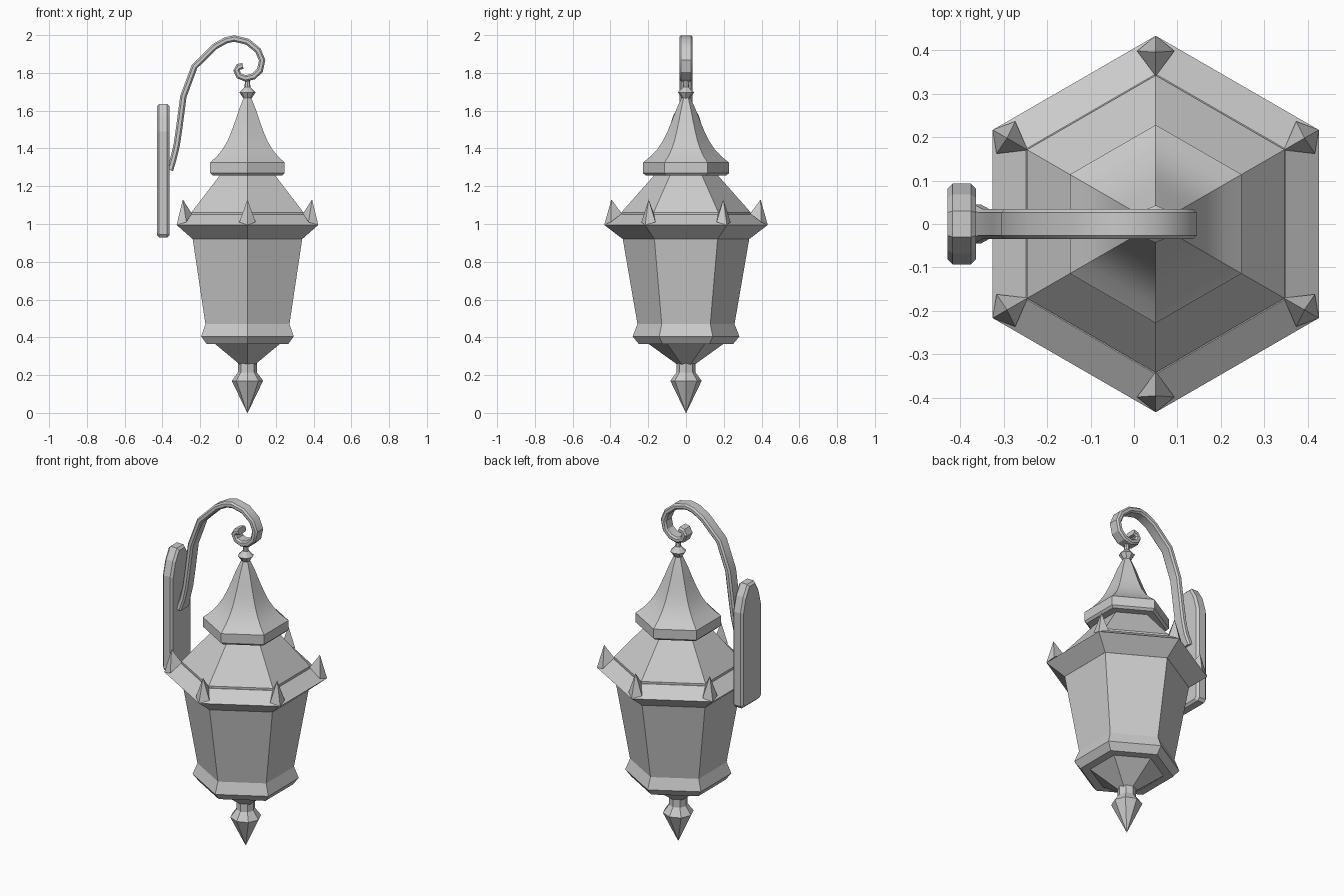
import bpy, bmesh, math
from mathutils import Vector

old = bpy.data.objects.get("Cube")
if old:
    bpy.data.objects.remove(old, do_unlink=True)

metal = bpy.data.materials.new("grey_metal")
metal.use_nodes = True
GREY = (0.6, 0.6, 0.6, 1)
metal.diffuse_color = GREY
metal.node_tree.nodes["Principled BSDF"].inputs["Base Color"].default_value = GREY

CX = 0.05  # lantern axis


def finish(bm, name, smooth=None):
    bmesh.ops.remove_doubles(bm, verts=bm.verts, dist=0.0005)
    bmesh.ops.recalc_face_normals(bm, faces=bm.faces)
    mesh = bpy.data.meshes.new(name)
    bm.to_mesh(mesh)
    bm.free()
    mesh.materials.append(metal)
    ob = bpy.data.objects.new(name, mesh)
    bpy.context.collection.objects.link(ob)
    if smooth:
        bpy.ops.object.select_all(action='DESELECT')
        ob.select_set(True)
        bpy.context.view_layer.objects.active = ob
        bpy.ops.object.shade_smooth_by_angle(angle=math.radians(smooth))
    return ob


def loft(bm, rings):
    """Skin a list of closed rings and cap both ends."""
    loops = [[bm.verts.new(p) for p in ring] for ring in rings]
    n = len(loops[0])
    for a, b in zip(loops, loops[1:]):
        for i in range(n):
            j = (i + 1) % n
            bm.faces.new((a[i], a[j], b[j], b[i]))
    bm.faces.new(loops[0])
    bm.faces.new(loops[-1])


def polar(r, z, i, sides):
    a = math.pi / 2 + math.tau * i / sides
    return Vector((CX + r * math.cos(a), r * math.sin(a), z))


def turned(name, profile, sides=6, smooth=None):
    """Faceted lathe of (radius, height) pairs around the lantern axis."""
    bm = bmesh.new()
    loft(bm, [[polar(max(r, 0.001), z, i, sides) for i in range(sides)]
              for r, z in profile])
    return finish(bm, name, smooth)


# Lantern body, from the bottom up
turned("bottom_finial", [(0, 0), (0.083, 0.17), (0.05, 0.215), (0.05, 0.27)], 8)
turned("bottom_cone", [(0.045, 0.255), (0.205, 0.37)])
turned("bottom_rim", [(0.25, 0.365), (0.283, 0.405), (0.257, 0.47)])
turned("glass_body", [(0.257, 0.47), (0.335, 0.922)])
turned("eave", [(0.335, 0.92), (0.433, 0.995), (0.345, 1.05)])
turned("lower_roof", [(0.342, 1.04), (0.342, 1.062), (0.165, 1.262)])
turned("upper_eave", [(0.215, 1.258), (0.228, 1.27), (0.228, 1.325)])
turned("spire", [(0.228, 1.325), (0.185, 1.36), (0.15, 1.398), (0.122, 1.44),
                 (0.098, 1.49), (0.075, 1.545), (0.05, 1.61), (0.02, 1.675)], 6, 30)
turned("top_finial", [(0.018, 1.66), (0.043, 1.697), (0.016, 1.725), (0.012, 1.765)], 8)

# Pointed ornaments on the eave corners
bm = bmesh.new()
for k in range(6):
    a = math.pi / 2 + math.tau * k / 6
    out = Vector((math.cos(a), math.sin(a), 0))
    side = Vector((-out.y, out.x, 0))
    axis = Vector((CX, 0, 0))
    base = [(0.433, 0, 0.995), (0.398, 0.043, 1.01), (0.34, 0, 1.055), (0.398, -0.043, 1.01)]
    vs = [bm.verts.new(axis + out * r + side * s + Vector((0, 0, z))) for r, s, z in base]
    tip = bm.verts.new(axis + out * 0.395 + Vector((0, 0, 1.13)))
    bm.faces.new(vs)
    for i in range(4):
        bm.faces.new((vs[i], vs[(i + 1) % 4], tip))
finish(bm, "corner_points")

# Wall plate with an arched top and chamfered border
half = [(0.093, 0.945), (0.093, 1.49), (0.068, 1.575), (0.03, 1.636)]
outline = [(0.08, 0.929)] + half
outline += [(-y, z) for y, z in reversed(outline)]


def plate_ring(x, inset):
    mid = 1.28
    return [(x, y * (1 - inset / 0.093), mid + (z - mid) * (1 - inset / 0.35))
            for y, z in outline]


bm = bmesh.new()
loft(bm, [plate_ring(-0.429, 0.012), plate_ring(-0.417, 0),
          plate_ring(-0.375, 0), plate_ring(-0.363, 0.012)])
finish(bm, "wall_plate")

# Scrolled arm: chamfered bar swept along a curl
path = [(-0.36, 1.285), (-0.342, 1.345), (-0.324, 1.42), (-0.31, 1.517), (-0.289, 1.676),
        (-0.23, 1.834), (-0.122, 1.94), (-0.065, 1.972), (-0.02, 1.982), (0.05, 1.965),
        (0.106, 1.919), (0.128, 1.866), (0.116, 1.813), (0.082, 1.781),
        (0.04, 1.771), (0.005, 1.784), (-0.008, 1.813), (0.003, 1.832), (0.026, 1.837)]
pts = [Vector((x, 0, z)) for x, z in path]
rings = []
for i, p in enumerate(pts):
    t = (pts[min(i + 1, len(pts) - 1)] - pts[max(i - 1, 0)]).normalized()
    n = Vector((-t.z, 0, t.x))
    w = 0.045 if i == 0 else 0.035
    h, c = 0.017, 0.009
    sec = [(w, h - c), (w - c, h), (c - w, h), (-w, h - c),
           (-w, c - h), (c - w, -h), (w - c, -h), (w, c - h)]
    rings.append([p + Vector((0, y, 0)) + n * d for y, d in sec])
bm = bmesh.new()
loft(bm, rings)
finish(bm, "scroll_arm", 30)
